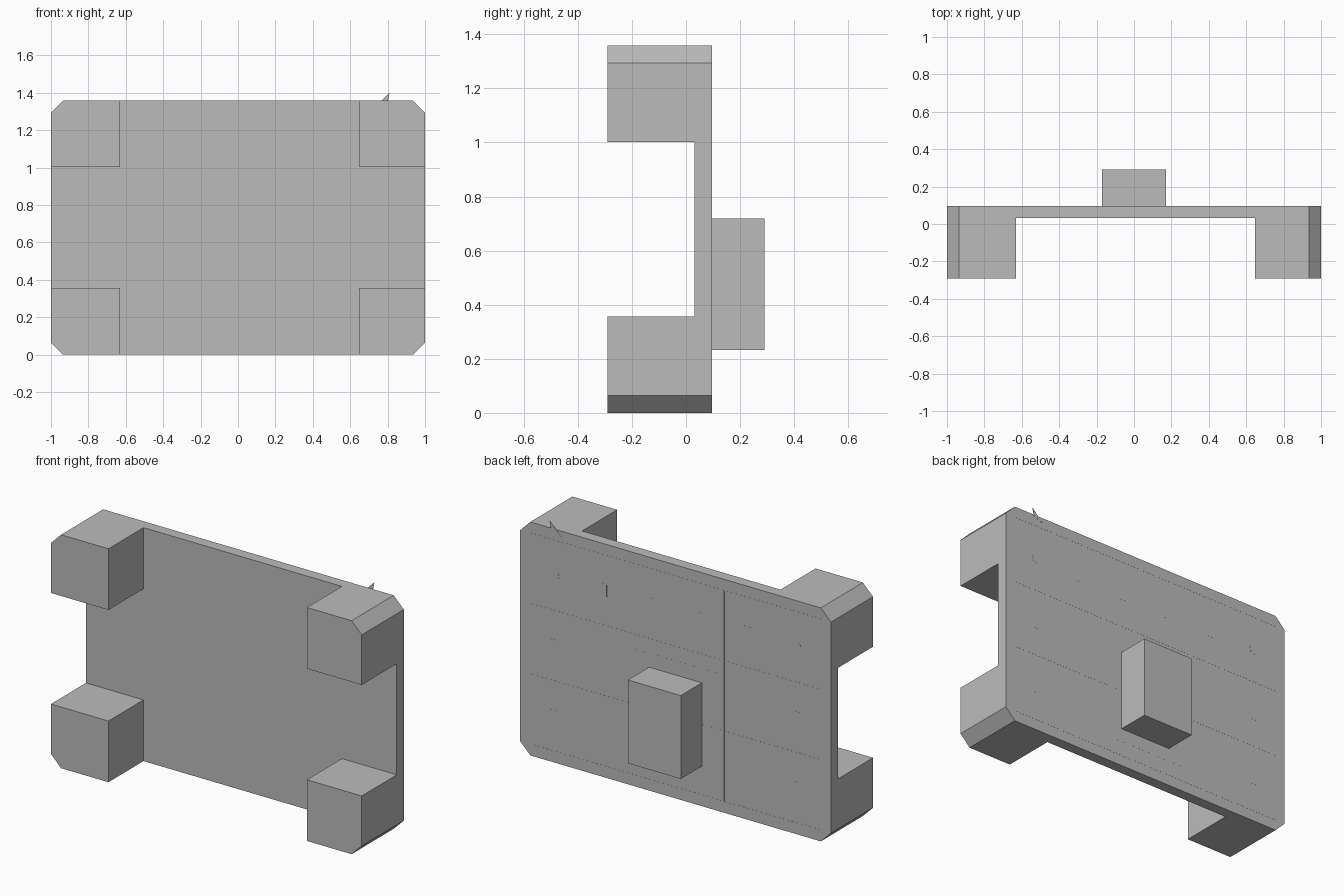
import bpy
import bmesh
import math

cube = bpy.data.objects.get("Cube")
if cube:
    bpy.data.objects.remove(cube, do_unlink=True)

grey = bpy.data.materials.new("plain grey")
grey.use_nodes = True
grey.diffuse_color = (0.5, 0.5, 0.5, 1)
bsdf = next(n for n in grey.node_tree.nodes if n.type == "BSDF_PRINCIPLED")
bsdf.inputs["Base Color"].default_value = grey.diffuse_color

MID = 0.679            # height of the centre line, also half the height
CUT = 0.065            # corner chamfer
FRONT, BACK = 0.031, 0.096
SKIN = BACK + 0.0006   # outer face of the thin relief marks


def prism(name, outline, y0, y1):
    """Extrude an (x, z) outline from y0 to y1."""
    bm = bmesh.new()
    face = bm.faces.new([bm.verts.new((x, y0, z)) for x, z in outline])
    moved = bmesh.ops.extrude_face_region(bm, geom=[face])["geom"]
    for v in moved:
        if isinstance(v, bmesh.types.BMVert):
            v.co.y = y1
    bmesh.ops.recalc_face_normals(bm, faces=bm.faces)
    mesh = bpy.data.meshes.new(name)
    bm.to_mesh(mesh)
    bm.free()
    mesh.materials.append(grey)
    obj = bpy.data.objects.new(name, mesh)
    bpy.context.collection.objects.link(obj)
    return obj


def rect(x0, x1, z0, z1):
    return [(x0, z0), (x1, z0), (x1, z1), (x0, z1)]


# Main panel with chamfered corners
w, h = 1.0, MID
prism("panel", [(-w + CUT, 0), (w - CUT, 0), (w, CUT), (w, 2 * h - CUT),
                (w - CUT, 2 * h), (-w + CUT, 2 * h), (-w, 2 * h - CUT), (-w, CUT)],
      FRONT, BACK)

# Four corner blocks, the outer corner of each chamfered like the panel
for side, sx, inner in (("left", 1, 0.647), ("right", -1, 0.63)):
    for level, sz in (("upper", 1), ("lower", -1)):
        corner = [(inner, h), (w - CUT, h), (w, h - CUT), (w, 0.323), (inner, 0.323)]
        prism(f"{level}_{side}_block",
              [(sx * x, MID + sz * z) for x, z in corner], -0.291, FRONT)

# Box on the back and the outline of its mounting plate
prism("back_box", rect(-0.17, 0.17, 0.233, 0.718), BACK, 0.291)
prism("mounting_plate", rect(-0.26, 0.26, 0.153, 0.80), BACK, BACK + 0.0003)

# Seams dividing the back into six columns and three rows
grid_w, grid_h = w - CUT, h - CUT
col, row = grid_w / 3, grid_h * 2 / 3
for i in range(4):
    z = CUT + i * row
    prism(f"row_seam_{i + 1}", rect(-grid_w, grid_w, z - 0.002, z + 0.002), BACK, SKIN)
for i in range(3):
    x = -grid_w + i * col
    prism(f"column_seam_{i + 1}", rect(x - 0.002, x + 0.002, CUT, 2 * h - CUT), BACK, SKIN)

# Small marks in the cells: round in the top corners, square elsewhere
for r in range(3):
    for c in range(6):
        if r < 2 and c not in (0, 5):
            continue
        x, z = -grid_w + (c + 0.5) * col, CUT + (r + 0.5) * row
        if r == 2 and c in (0, 5):
            mark = [(x + 0.03 * math.cos(a * math.tau / 12),
                     z + 0.03 * math.sin(a * math.tau / 12)) for a in range(12)]
        else:
            mark = rect(x - 0.025, x + 0.025, z - 0.035, z + 0.035)
        prism(f"mark_{r + 1}_{c + 1}", mark, BACK, SKIN)

# Thin pointed sliver rising above the top edge
prism("top_sliver", [(0.736, 1.325), (0.80, 1.35), (0.81, 1.40)], BACK, BACK + 0.001)
